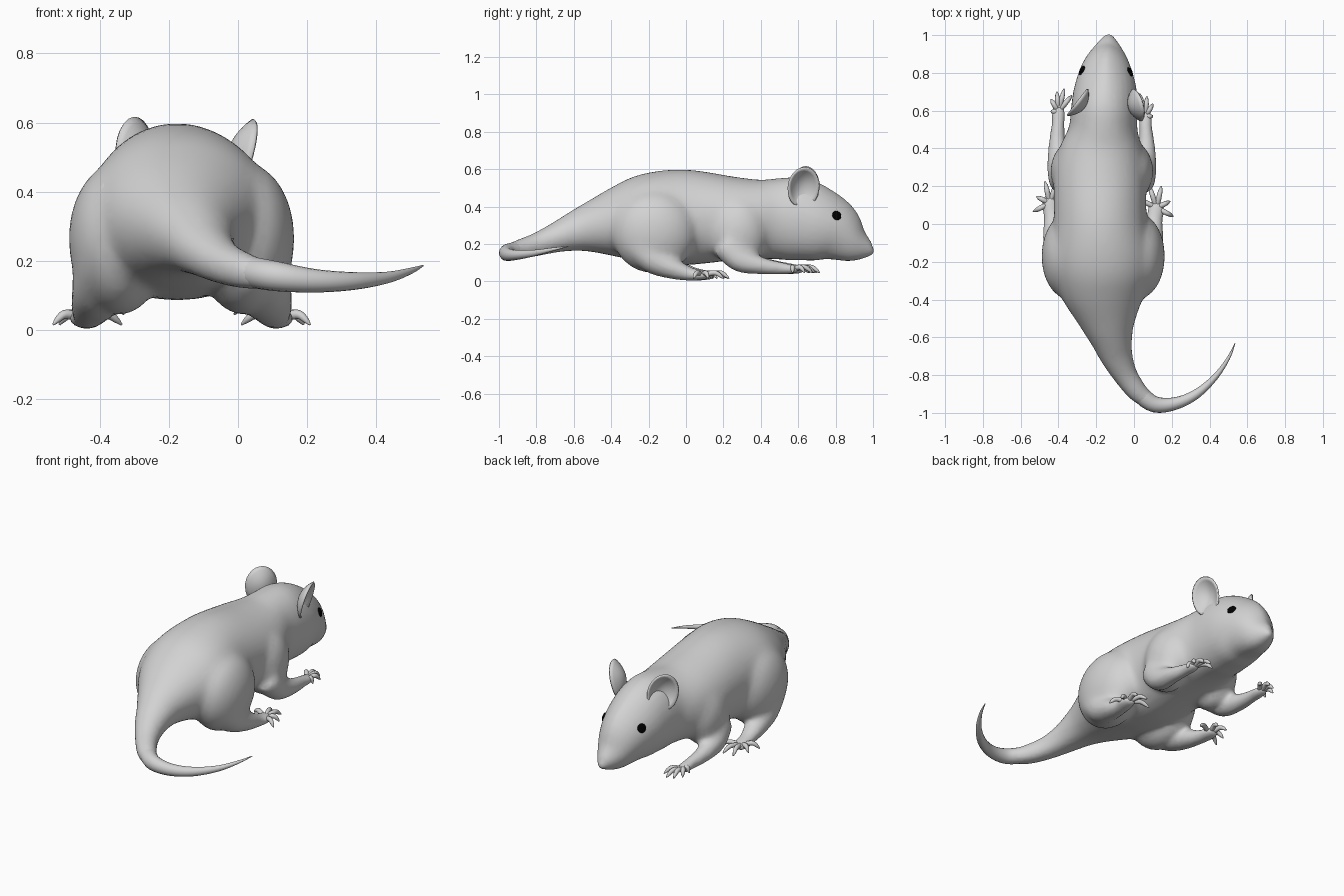
import bpy, bmesh, math
from mathutils import Vector, Matrix

if "Cube" in bpy.data.objects:
    bpy.data.objects.remove(bpy.data.objects["Cube"])

MID_HIND, MID_FORE = -0.163, -0.17  # mirror planes of the two leg pairs


def material(name, rgb):
    m = bpy.data.materials.new(name)
    m.diffuse_color = (*rgb, 1)
    m.use_nodes = True
    m.node_tree.nodes["Principled BSDF"].inputs["Base Color"].default_value = m.diffuse_color
    return m


FUR = material("grey fur", (0.65, 0.65, 0.65))
BLACK = material("black eye", (0.0, 0.0, 0.0))


def to_object(bm, name, mat):
    bmesh.ops.recalc_face_normals(bm, faces=bm.faces[:])
    me = bpy.data.meshes.new(name)
    bm.to_mesh(me)
    bm.free()
    me.materials.append(mat)
    ob = bpy.data.objects.new(name, me)
    bpy.context.collection.objects.link(ob)
    return ob


def activate(ob):
    bpy.ops.object.select_all(action='DESELECT')
    ob.select_set(True)
    bpy.context.view_layer.objects.active = ob


def smooth(ob, deg=60):
    activate(ob)
    bpy.ops.object.shade_smooth_by_angle(angle=math.radians(deg))


def spow(v, p):
    return math.copysign(abs(v) ** p, v)


def resample(secs, steps):
    """Catmull-Rom through sections (x, y, z, half width, half height)."""
    out, n = [], len(secs)
    for i in range(n - 1):
        p = [Vector(secs[min(max(i + k, 0), n - 1)]) for k in (-1, 0, 1, 2)]
        for s in range(steps):
            t = s / steps
            out.append(0.5 * (2 * p[1] + (p[2] - p[0]) * t
                              + (2 * p[0] - 5 * p[1] + 4 * p[2] - p[3]) * t * t
                              + (3 * p[1] - p[0] - 3 * p[2] + p[3]) * t ** 3))
    return out + [Vector(secs[-1])]


def loft(bm, secs, sides=20, steps=4, trunk=False):
    """Skin the sections; a trunk has a flatter belly and a narrower brow."""
    secs = resample(secs, steps)
    rings = []
    for i, s in enumerate(secs):
        a, b = secs[max(i - 1, 0)], secs[min(i + 1, len(secs) - 1)]
        t = Vector(b[:3]) - Vector(a[:3])
        side = t.cross(Vector((0, 0, 1))).normalized()
        up = side.cross(t).normalized()
        brow = 1 + .3 * min(max((s[1] - .58) / .2, 0), 1)
        ring = []
        for k in range(sides):
            w = math.tau * k / sides
            p = (1 if not trunk else .8 if math.sin(w) < 0 else brow)
            ring.append(bm.verts.new(Vector(s[:3]) + side * (max(s[3], 0.001) * spow(math.cos(w), p))
                                     + up * (max(s[4], 0.001) * math.sin(w))))
        rings.append(ring)
    for r, q in zip(rings, rings[1:]):
        for k in range(sides):
            bm.faces.new((r[k], r[(k + 1) % sides], q[(k + 1) % sides], q[k]))
    bm.faces.new(rings[0])
    bm.faces.new(rings[-1])


def ellipsoid(bm, c, r):
    bmesh.ops.create_uvsphere(bm, u_segments=24, v_segments=16, radius=1,
                              matrix=Matrix.Translation(c) @ Matrix.Diagonal((*r, 1)))


def flip(x, side, mid):
    return x if side > 0 else 2 * mid - x


def placed(secs, side, mid, dy):
    """Right-hand sections, or their mirror, with the paw end shifted by dy."""
    n = len(secs) - 1
    return [(flip(s[0], side, mid), s[1] + dy * i / n, *s[2:]) for i, s in enumerate(secs)]


# body with head and tail root
body = bmesh.new()
loft(body, [(-.135, 1.003, .172, .012, .014), (-.135, .98, .172, .038, .042),
            (-.14, .9, .20, .094, .102), (-.148, .8, .264, .142, .168),
            (-.152, .7, .305, .168, .203), (-.158, .6, .332, .176, .223),
            (-.163, .5, .335, .183, .218), (-.17, .4, .332, .22, .212),
            (-.18, .25, .336, .243, .225), (-.178, 0, .343, .248, .256),
            (-.168, -.2, .338, .272, .242), (-.16, -.35, .317, .235, .198),
            (-.14, -.5, .29, .16, .14), (-.12, -.6, .265, .115, .105),
            (-.092, -.7, .232, .086, .078), (-.045, -.8, .197, .064, .061),
            (.02, -.89, .172, .053, .051), (.09, -.945, .159, .038, .038)], 32, trunk=True)

# upper legs, lower legs and paws, blended into the body
HIND = [(.05, -.25, .2, .095, .1), (.072, -.17, .12, .085, .082),
        (.095, -.07, .07, .062, .058), (.108, .02, .04, .044, .037),
        (.118, .08, .034, .044, .027), (.124, .12, .032, .03, .018)]
FORE = [(.035, .21, .2, .075, .08), (.056, .29, .118, .066, .068),
        (.066, .41, .084, .046, .046), (.062, .51, .071, .034, .033),
        (.06, .56, .066, .036, .026), (.06, .6, .064, .026, .017)]
for side, dy in ((1, 0), (-1, .03)):
    ellipsoid(body, (flip(.02, side, MID_HIND), -.17, .265), (.145, .23, .22))
    ellipsoid(body, (flip(-.015, side, MID_FORE), .28, .265), (.118, .16, .19))
    loft(body, placed(HIND, side, MID_HIND, dy))
    loft(body, placed(FORE, side, MID_FORE, dy))
body = to_object(body, "body", FUR)
activate(body)
mod = body.modifiers.new("merge", 'REMESH')
mod.mode, mod.voxel_size = 'VOXEL', 0.011
bpy.ops.object.modifier_apply(modifier="merge")
# extra softening where the legs join the trunk
group = body.vertex_groups.new(name="trunk")
for v in body.data.vertices:
    x, y, z = v.co
    w = min(max((z - .07) / .1, 0), 1) * min(max((.62 - y) / .15, 0), 1) * min(max((y + .6) / .15, 0), 1)
    if w > 0:
        group.add([v.index], w, 'REPLACE')
mod = body.modifiers.new("soften", 'SMOOTH')
mod.factor, mod.iterations = 0.5, 5
mod = body.modifiers.new("blend", 'SMOOTH')
mod.factor, mod.iterations, mod.vertex_group = 0.5, 45, "trunk"
mod = body.modifiers.new("reduce", 'DECIMATE')
mod.ratio = 0.3
for m in list(body.modifiers):
    bpy.ops.object.modifier_apply(modifier=m.name)
if not body.data.materials:
    body.data.materials.append(FUR)
smooth(body, 80)

# curved tail
bm = bmesh.new()
loft(bm, [(-.03, -.835, .185, .035, .035), (.025, -.895, .171, .046, .044),
          (.11, -.955, .156, .043, .043), (.22, -.95, .143, .033, .034),
          (.33, -.9, .142, .025, .026), (.43, -.81, .152, .016, .017),
          (.5, -.71, .172, .009, .009), (.535, -.63, .187, .002, .002)], 16)
smooth(to_object(bm, "tail", FUR))

# toes: root, arched knuckle, low tip
HIND_TIPS = [(.01, .14), (.08, .205), (.145, .2), (.19, .12), (.208, .04)]
FORE_TIPS = [(-.01, .655), (.03, .69), (.068, .675), (.1, .635), (.098, .57)]
for label, root, z, tips, mid in (("hind_toes", (.12, .085), .034, HIND_TIPS, MID_HIND),
                                  ("fore_toes", (.06, .57), .064, FORE_TIPS, MID_FORE)):
    for side, dy, word in ((1, 0, "right"), (-1, .025, "left")):
        bm = bmesh.new()
        for tx, ty in tips:
            def at(f, h, r):
                x, y = root[0] + (tx - root[0]) * f, root[1] + (ty - root[1]) * f
                return (flip(x, side, mid), y + dy, z + h, r, r)
            loft(bm, [at(.05, 0, .013), at(.4, .01, .014), at(.65, .011, .013),
                      at(.85, -.003, .01), at(1, -.018, .003)], 8, 3)
        smooth(to_object(bm, label + "_" + word, FUR))


# cupped ears, round at the tip and broad at the root
def ear(name, centre, normal, up, half):
    n = Vector(normal).normalized()
    u = Vector(up).cross(n).normalized()
    v = n.cross(u)
    bm = bmesh.new()
    N, R = 24, 6
    mid = bm.verts.new(Vector(centre) - n * .045)
    last = None
    for j in range(1, R + 1):
        r = j / R
        ring = []
        for k in range(N):
            w = math.tau * k / N
            c = spow(math.cos(w), .7 if math.sin(w) < 0 else 1)
            ring.append(bm.verts.new(Vector(centre) + u * (half * r * c)
                                     + v * (.106 * r * math.sin(w)) - n * (.045 * (1 - r * r))))
        for k in range(N):
            l = (k + 1) % N
            bm.faces.new((last[k], ring[k], ring[l], last[l]) if last else (mid, ring[k], ring[l]))
        last = ring
    ob = to_object(bm, name, FUR)
    mod = ob.modifiers.new("thickness", 'SOLIDIFY')
    mod.thickness, mod.offset = .01, 0
    smooth(ob)


ear("ear_right", (.02, .63, .505), (.93, .25, -.26), (.27, .04, 1), .085)
ear("ear_left", (-.3, .645, .508), (-.78, .6, .0), (-.03, -.06, 1), .088)

# eyes set on the surface of the head
for name, p in (("eye_right", (0, .815, .36)), ("eye_left", (-.29, .82, .36))):
    hit, loc, nor, _ = body.closest_point_on_mesh(Vector(p))
    bm = bmesh.new()
    bmesh.ops.create_uvsphere(bm, u_segments=16, v_segments=10, radius=1,
                              matrix=Matrix.Translation(loc)
                              @ nor.to_track_quat('Z', 'Y').to_matrix().to_4x4()
                              @ Matrix.Diagonal((.026, .026, .01, 1)))
    smooth(to_object(bm, name, BLACK))
